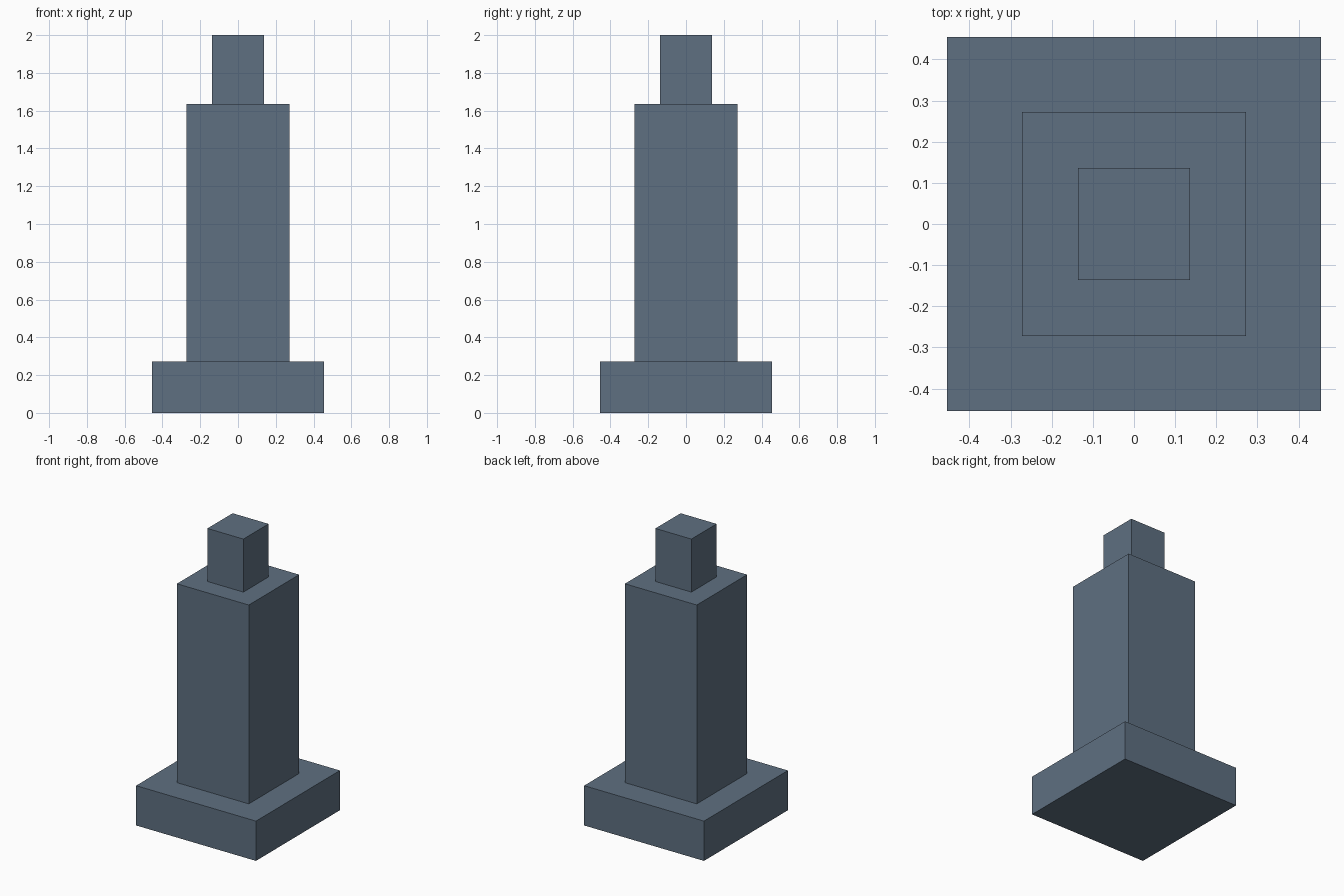
import bpy

if "Cube" in bpy.data.objects:
    bpy.data.objects.remove(bpy.data.objects["Cube"])

UNIT = 2 / 22  # the tower is 22 modules tall

slate = bpy.data.materials.new("slate_blue")
slate.diffuse_color = (0.113, 0.16, 0.22, 1)
slate.use_nodes = True
slate.node_tree.nodes["Principled BSDF"].inputs["Base Color"].default_value = slate.diffuse_color


def block(name, width, bottom, height):
    """Square block centred on the z axis, sized in modules."""
    bpy.ops.mesh.primitive_cube_add(size=1, location=(0, 0, (bottom + height / 2) * UNIT))
    obj = bpy.context.object
    obj.name = name
    obj.scale = (width * UNIT, width * UNIT, height * UNIT)
    bpy.ops.object.transform_apply(location=False, rotation=False, scale=True)
    obj.data.materials.append(slate)


# Stacked tiers: wide base, tall shaft, small cap
bottom = 0
for name, width, height in (("base", 10, 3), ("shaft", 6, 15), ("cap", 3, 4)):
    block(name, width, bottom, height)
    bottom += height
